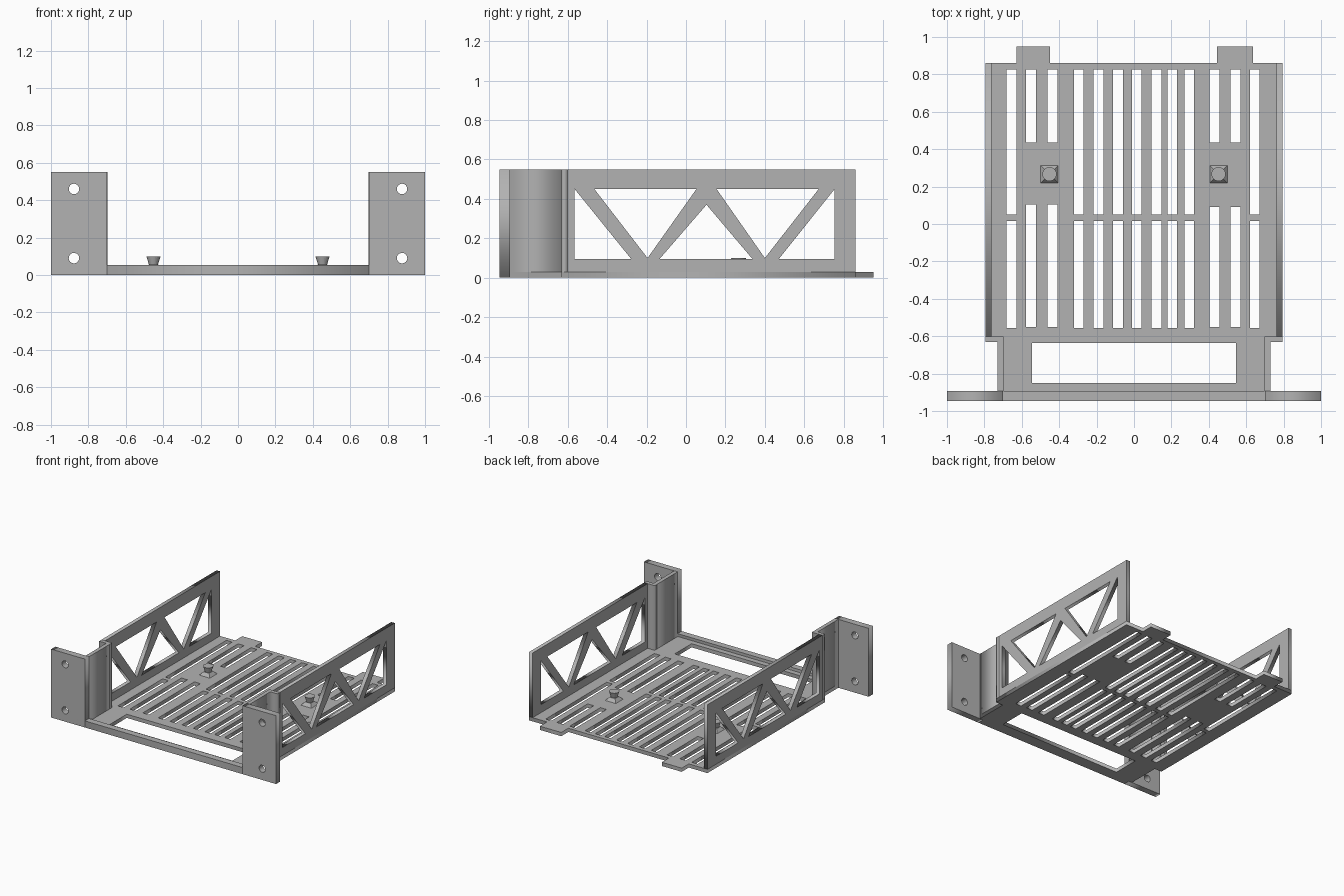
import bpy, bmesh, math
from mathutils import Matrix

cube = bpy.data.objects.get("Cube")
if cube:
    bpy.data.objects.remove(cube, do_unlink=True)

grey = bpy.data.materials.new("plain grey")
grey.use_nodes = True
COLOUR = (0.45, 0.45, 0.45, 1)
grey.diffuse_color = COLOUR
grey.node_tree.nodes["Principled BSDF"].inputs["Base Color"].default_value = COLOUR

FLOOR, TOP = 0.03, 0.55          # floor thickness, wall height
FRONT, FLANGE_BACK = -0.945, -0.893
JOG, BACK = -0.632, 0.86         # where the tray widens, rear edge
WIDE, NECK, WALL = 0.793, 0.73, 0.031

# Sheet orientations: columns are the local x, y and extrusion axes
FLAT = Matrix.Identity(3)
SIDE = Matrix(((0, 0, 1), (1, 0, 0), (0, 1, 0)))
FACE = Matrix(((1, 0, 0), (0, 0, -1), (0, 1, 0)))


def add_object(name, bm):
    mesh = bpy.data.meshes.new(name)
    bmesh.ops.recalc_face_normals(bm, faces=bm.faces)
    bm.to_mesh(mesh)
    bm.free()
    mesh.materials.append(grey)
    obj = bpy.data.objects.new(name, mesh)
    bpy.context.collection.objects.link(obj)
    return obj


def rect(x0, x1, y0, y1):
    return [(x0, y0), (x1, y0), (x1, y1), (x0, y1)]


def circle(x, y, r, n=24):
    return [(x + r * math.cos(i * math.tau / n), y + r * math.sin(i * math.tau / n))
            for i in range(n)]


def sheet(name, outlines, start, end, axes):
    """Flat plate from an outline with holes, filling start..end along its normal."""
    curve = bpy.data.curves.new(name, "CURVE")
    curve.dimensions, curve.fill_mode = "2D", "BOTH"
    curve.extrude = abs(end - start) / 2
    for points in outlines:
        spline = curve.splines.new("POLY")
        spline.points.add(len(points) - 1)
        for p, (x, y) in zip(spline.points, points):
            p.co = (x, y, 0, 1)
        spline.use_cyclic_u = True
    temp = bpy.data.objects.new(name + " outline", curve)
    bpy.context.collection.objects.link(temp)
    mesh = bpy.data.meshes.new_from_object(
        temp.evaluated_get(bpy.context.evaluated_depsgraph_get()))
    bm = bmesh.new()
    bm.from_mesh(mesh)
    bpy.data.objects.remove(temp, do_unlink=True)
    bpy.data.curves.remove(curve)
    bpy.data.meshes.remove(mesh)
    bmesh.ops.remove_doubles(bm, verts=bm.verts, dist=1e-5)
    bmesh.ops.translate(bm, verts=bm.verts, vec=(0, 0, (start + end) / 2))
    bmesh.ops.transform(bm, verts=bm.verts, matrix=axes.to_4x4())
    return add_object(name, bm)


def box(name, x, y, z):
    return sheet(name, [rect(*x, *y)], *z, FLAT)


# Floor with rear tabs, front window and ventilation slots
floor = [(-NECK, FLANGE_BACK), (NECK, FLANGE_BACK), (NECK, JOG), (WIDE, JOG),
         (WIDE, BACK), (0.635, BACK), (0.635, 0.95), (0.445, 0.95), (0.445, BACK),
         (-0.45, BACK), (-0.45, 0.95), (-0.627, 0.95), (-0.627, BACK),
         (-WIDE, BACK), (-WIDE, JOG), (-NECK, JOG)]
holes = [rect(-0.545, 0.545, -0.85, -0.635)]
for x in (-0.655, -0.295, -0.19, -0.085, 0.015, 0.12, 0.205, 0.295, 0.645):
    holes += [rect(x - 0.026, x + 0.026, 0.05, 0.825),
              rect(x - 0.026, x + 0.026, -0.555, 0.015)]
# Shorter slots leave a solid pad around each peg
for x, top in ((-0.55, 0.105), (-0.435, 0.105), (0.43, 0.09), (0.543, 0.09)):
    holes += [rect(x - 0.027, x + 0.027, 0.435, 0.825),
              rect(x - 0.027, x + 0.027, -0.55, top)]
sheet("floor", [floor] + holes, 0, FLOOR, FLAT)
box("front_lip", (-0.7, 0.7), (FRONT, FLANGE_BACK), (0, 0.053))

# Truss side walls, jogs, neck walls and mounting flanges
LOW, HIGH = 0.094, 0.45
truss = [
    [(-0.565, HIGH), (-0.565, LOW), (-0.277, LOW)],
    [(-0.465, HIGH), (0.053, HIGH), (-0.195, 0.1)],
    [(0.104, 0.37), (-0.135, LOW), (0.338, LOW)],
    [(0.155, HIGH), (0.673, HIGH), (0.4, 0.1)],
    [(0.754, HIGH), (0.754, LOW), (0.47, LOW)],
]
for side, s in (("left", 1), ("right", -1)):
    def span(a, b):
        return sorted((s * a, s * b))

    sheet(side + "_truss_wall", [rect(JOG + WALL, BACK, FLOOR, TOP)] + truss,
          *span(WIDE - WALL, WIDE), SIDE)
    box(side + "_jog_wall", span(NECK - WALL, WIDE), (JOG, JOG + WALL), (FLOOR, TOP))
    box(side + "_neck_wall", span(NECK - WALL, NECK), (FLANGE_BACK, JOG), (FLOOR, TOP))
    screw_holes = [circle(s * 0.877, z, 0.028) for z in (0.09, 0.46)]
    sheet(side + "_flange", [rect(*span(0.7, 1), 0, TOP)] + screw_holes,
          -FRONT, -FLANGE_BACK, FACE)

    # Locating peg: tapered square foot under a flared round head
    x = s * 0.452
    for part, sides, r0, r1, z0, z1 in (
            ("foot", 4, 0.066, 0.036, FLOOR, 0.055),
            ("head", 24, 0.023, 0.038, 0.052, 0.1)):
        bm = bmesh.new()
        bmesh.ops.create_cone(bm, cap_ends=True, segments=sides,
                              radius1=r0, radius2=r1, depth=z1 - z0)
        turn = Matrix.Rotation(math.pi / 4, 4, "Z")
        bmesh.ops.transform(bm, verts=bm.verts,
                            matrix=Matrix.Translation((x, 0.267, (z0 + z1) / 2)) @ turn)
        add_object(side + "_peg_" + part, bm)
